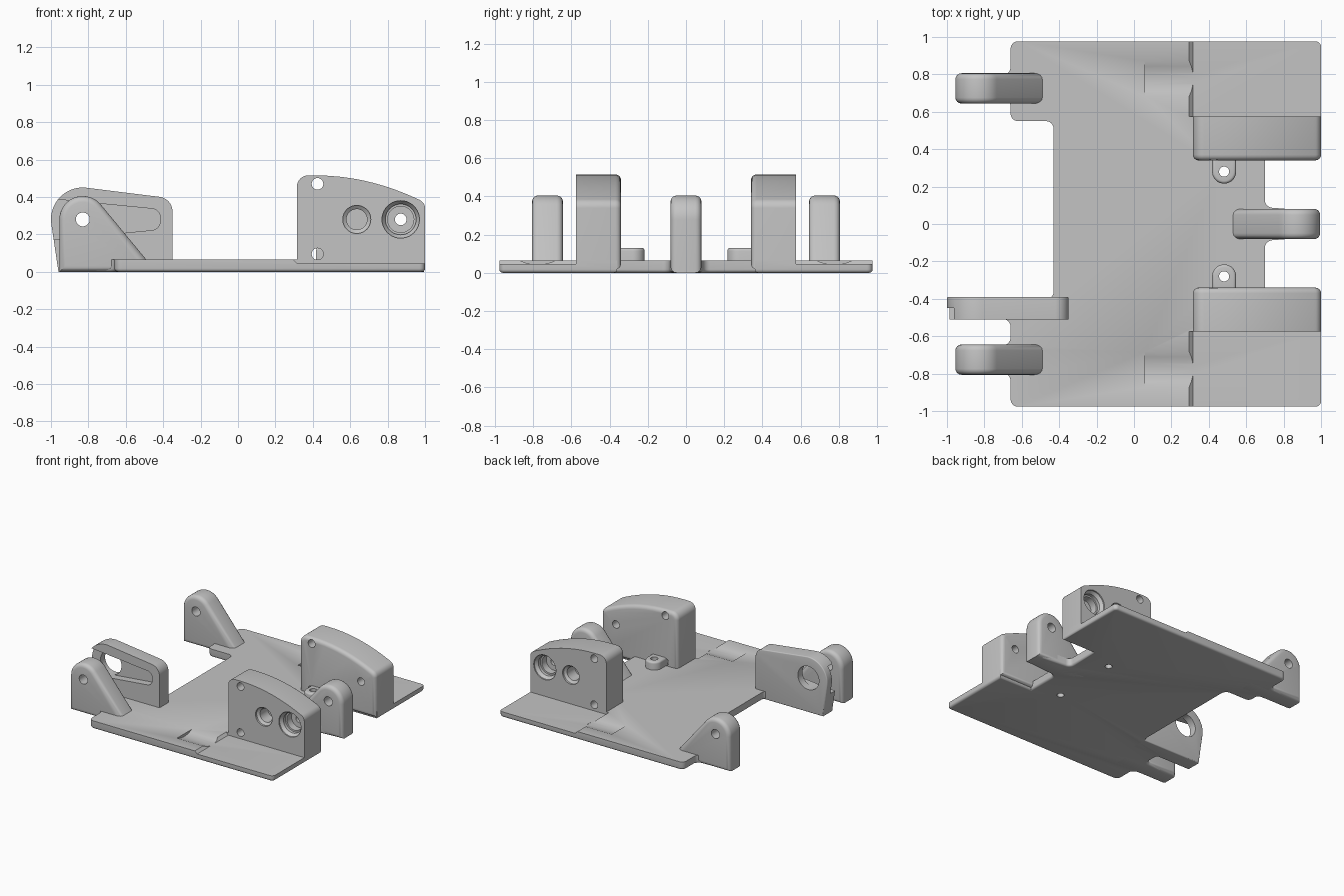
import bpy, bmesh, math
from mathutils import Vector

old = bpy.data.objects.get("Cube")
if old:
    bpy.data.objects.remove(old, do_unlink=True)

grey = bpy.data.materials.new("plain_grey")
grey.use_nodes = True
colour = (0.55, 0.55, 0.55, 1)
grey.diffuse_color = colour
grey.node_tree.nodes["Principled BSDF"].inputs["Base Color"].default_value = colour


def rounded(corners, steps=12):
    """Closed outline; a third number on a corner is its fillet radius."""
    out = []
    for i, c in enumerate(corners):
        p = Vector(c[:2])
        if len(c) < 3:
            out.append(p)
            continue
        u = (Vector(corners[i - 1][:2]) - p).normalized()
        v = (Vector(corners[(i + 1) % len(corners)][:2]) - p).normalized()
        half = u.angle(v) / 2
        centre = p + (u + v).normalized() * (c[2] / math.sin(half))
        reach = c[2] / math.tan(half)
        a = (p + u * reach - centre).normalized()
        b = (p + v * reach - centre).normalized()
        out += [centre + a.slerp(b, k / steps) * c[2] for k in range(steps + 1)]
    return out


def finish(bm, name):
    bmesh.ops.recalc_face_normals(bm, faces=bm.faces[:])
    mesh = bpy.data.meshes.new(name)
    bm.to_mesh(mesh)
    bm.free()
    mesh.materials.append(grey)
    ob = bpy.data.objects.new(name, mesh)
    bpy.context.collection.objects.link(ob)
    return ob


def prism(name, outline, axis, start, end, bevel_start=0, bevel_end=0):
    """Extrude an outline along y or z, rounding the rims of its two caps."""
    def place(p, t):
        return (p.x, t, p.y) if axis == "y" else (p.x, p.y, t)
    bm = bmesh.new()
    rings = [[bm.verts.new(place(p, t)) for p in outline] for t in (start, end)]
    caps = [bm.faces.new(r) for r in rings]
    n = len(outline)
    for i in range(n):
        j = (i + 1) % n
        bm.faces.new((rings[0][i], rings[0][j], rings[1][j], rings[1][i]))
    bmesh.ops.recalc_face_normals(bm, faces=bm.faces[:])
    rims = [list(c.edges) for c in caps]
    for edges, size in zip(rims, (bevel_start, bevel_end)):
        if size:
            bmesh.ops.bevel(bm, geom=edges, offset=size, segments=4, profile=0.5,
                            affect="EDGES", clamp_overlap=True)
    return finish(bm, name)


def bore(origin, direction, steps):
    """Turned cutter: (radius, depth) steps measured along the direction."""
    turn = Vector(direction).to_track_quat("Z", "Y")
    bm = bmesh.new()
    n = 40
    rings = []
    for r, d in steps:
        rings.append([bm.verts.new(Vector(origin) + turn @ Vector(
            (r * math.cos(math.tau * k / n), r * math.sin(math.tau * k / n), d)))
            for k in range(n)])
    bm.faces.new(rings[0])
    bm.faces.new(rings[-1])
    for a, b in zip(rings, rings[1:]):
        for k in range(n):
            j = (k + 1) % n
            bm.faces.new((a[k], a[j], b[j], b[k]))
    return finish(bm, "bore_cutter")


def cut(ob, cutter):
    mod = ob.modifiers.new("cut", "BOOLEAN")
    mod.operation = "DIFFERENCE"
    mod.solver = "EXACT"
    mod.object = cutter
    bpy.context.view_layer.objects.active = ob
    bpy.ops.object.modifier_apply(modifier=mod.name)
    bpy.data.objects.remove(cutter, do_unlink=True)


parts = []

# Base plate with notches and tongues that run under the lugs and the arm
half_y = 0.977
plate_outline = rounded([
    (1, -half_y, .03), (1, -.36), (.70, -.36), (.70, -.09, .04), (.95, -.07),
    (.95, .07), (.70, .09, .04), (.70, .36), (1, .36), (1, half_y, .03),
    (-.66, half_y, .04), (-.66, .80, .04), (-.9, .79), (-.9, .66), (-.66, .65, .02),
    (-.66, .55, .04), (-.43, .55, .04), (-.43, -.395, .03), (-.9, -.4), (-.9, -.5),
    (-.66, -.51, .04), (-.66, -.645, .04), (-.9, -.66), (-.9, -.79), (-.66, -.80, .04),
    (-.66, -half_y, .04)], 6)
plate = prism("base_plate", plate_outline, "z", 0, .065, bevel_start=.018)
parts.append(plate)

# Block side outline: a gentle arc falling towards the +x end
crown = [(x, .515 - .43 * (x - .42) ** 2) for x in [.42 + .06 * k for k in range(10)]]
block_outline = rounded([(.315, .018), (.315, .515, .06)] + crown
                        + [(1, .37, .05), (1, .018)])

for s, side in ((1, "back"), (-1, "front")):
    # Lowered ledge beside each block, with a sloped step
    ledge = rounded([(.29, .07), (.315, .045), (1.1, .045), (1.1, .07)])
    cut(plate, prism("ledge_cutter", ledge, "y", s * .575, s * 1.1))
    # Shallow round scoop
    cut(plate, bore((.06, s * .777, .259), (1, 0, 0), [(.216, 0), (.216, .27)]))
    # Screw hole through the plate
    screw = [(.027, -.1), (.027, .3)]
    cut(plate, bore((.482, s * .28, 0), (0, 0, 1), screw))

    # Bearing block
    block = prism(side + "_bearing_block", block_outline, "y", s * .575, s * .34,
                  bevel_end=.03)
    face, inward = s * .575, (0, -s, 0)
    for z in (.095, .47):
        cut(block, bore((.425, face, z), inward, [(.031, -.1), (.031, .4)]))
    cut(block, bore((.635, face, .28), inward,
                    [(.075, -.05), (.075, .015), (.055, .03), (.055, .13)]))
    cut(block, bore((.87, face, .28), inward,
                    [(.1, -.05), (.1, .01), (.082, .035), (.082, .06), (.07, .061),
                     (.07, .12), (.031, .121), (.031, .4)]))
    parts.append(block)

    # Screw boss
    boss_outline = rounded([(.418, s * .36), (.418, s * .216, .0635),
                            (.546, s * .216, .0635), (.546, s * .36)])
    boss = prism(side + "_screw_boss", boss_outline, "z", .02, .13, bevel_end=.018)
    cut(boss, bore((.482, s * .28, 0), (0, 0, 1), screw))
    parts.append(boss)


# Hinge lugs: two on the -x edge, one reversed on the +x edge
def lug(name, y, flip, shift):
    shape = [(-.955, 0), (-.955, .627, .125), (-.49, .065), (-.49, 0)]
    outline = [Vector((flip * p.x + shift, p.y)) for p in rounded(shape, 20)]
    ob = prism(name, outline, "y", y - .081, y + .081, .032, .032)
    cut(ob, bore((flip * -.83 + shift, y, .28), (0, 1, 0), [(.037, -.3), (.037, .3)]))
    parts.append(ob)


lug("back_hinge_lug", .725, 1, 0)
lug("front_hinge_lug", -.725, 1, 0)
lug("centre_hinge_lug", 0, -1, .04)

# Pivot arm with a large hole and a pocket open at its end
arm_outline = rounded([(-.96, 0), (-1.031, .477, .17), (-.35, .392, .08),
                       (-.35, .02), (-.43, 0)], 20)
arm = prism("pivot_arm", arm_outline, "y", -.51, -.39, bevel_end=.008)
pocket = rounded([(-1.1, .4), (-.415, .333, .05), (-.415, .227, .05), (-1.1, .16)])
cut(arm, prism("pocket_cutter", pocket, "y", -.6, -.45))
cut(arm, bore((-.83, -.45, .28), (0, 1, 0), [(.095, -.2), (.095, .2)]))
parts.append(arm)

# Smooth the curves and keep the edges sharp
for ob in bpy.context.view_layer.objects:
    ob.select_set(ob in parts)
bpy.context.view_layer.objects.active = plate
bpy.ops.object.shade_smooth_by_angle(angle=math.radians(32))
